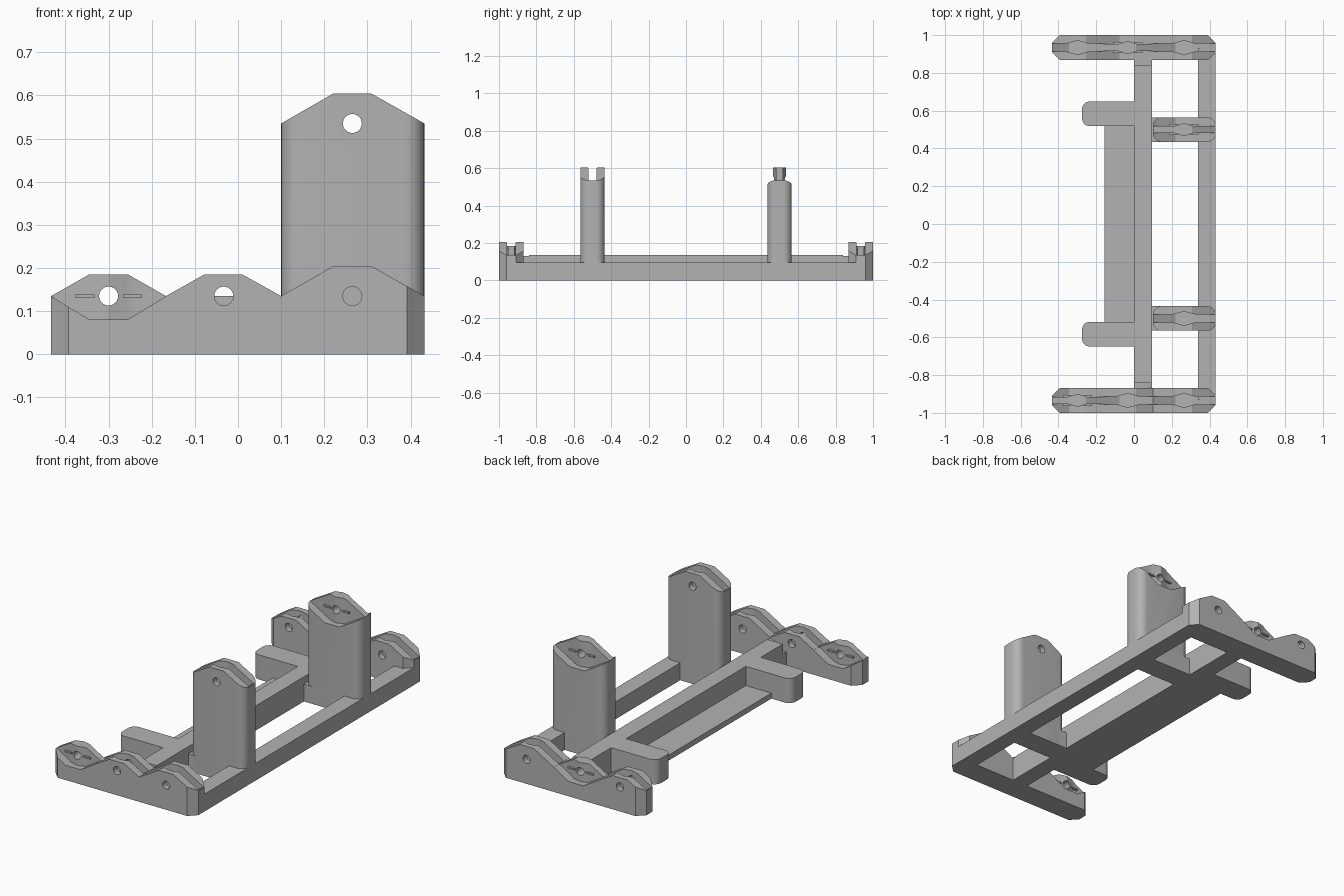
import bpy, bmesh, math
from mathutils import Vector

if "Cube" in bpy.data.objects:
    bpy.data.objects.remove(bpy.data.objects["Cube"])

grey = bpy.data.materials.new("plain_grey")
grey.diffuse_color = (0.45, 0.45, 0.45, 1)
grey.use_nodes = True
grey.node_tree.nodes["Principled BSDF"].inputs["Base Color"].default_value = grey.diffuse_color


def prism(name, pts, axis, lo, hi):
    """Extrude a polygon along z (pts are x, y) or along y (pts are x, z)."""
    def at(a, b, c):
        return (a, b, c) if axis == 'z' else (a, c, b)
    bm = bmesh.new()
    n = len(pts)
    low = [bm.verts.new(at(a, b, lo)) for a, b in pts]
    high = [bm.verts.new(at(a, b, hi)) for a, b in pts]
    bm.faces.new(low)
    bm.faces.new(high)
    for i in range(n):
        j = (i + 1) % n
        bm.faces.new((low[i], low[j], high[j], high[i]))
    bmesh.ops.recalc_face_normals(bm, faces=bm.faces)
    me = bpy.data.meshes.new(name)
    bm.to_mesh(me)
    bm.free()
    me.materials.append(grey)
    ob = bpy.data.objects.new(name, me)
    bpy.context.collection.objects.link(ob)
    return ob


def boolean(ob, other, op):
    """Apply a boolean and discard the helper."""
    m = ob.modifiers.new("cut", 'BOOLEAN')
    m.operation, m.object, m.solver = op, other, 'EXACT'
    dg = bpy.context.evaluated_depsgraph_get()
    me = bpy.data.meshes.new_from_object(ob.evaluated_get(dg))
    ob.modifiers.clear()
    ob.data = me
    bpy.data.objects.remove(other)


def plan(x0, x1, y0, y1, r, seg, corners=(1, 1, 1, 1)):
    """Rectangle with chamfered (seg 1) or rounded corners, from the lower left."""
    pts = []
    data = [(x0, y0, 1, 1, 180), (x1, y0, -1, 1, 270), (x1, y1, -1, -1, 0), (x0, y1, 1, -1, 90)]
    for (x, y, sx, sy, a0), on in zip(data, corners):
        if not on:
            pts.append((x, y))
            continue
        for i in range(seg + 1):
            a = math.radians(a0 + 90 * i / seg)
            pts.append((x + sx * r + r * math.cos(a), y + sy * r + r * math.sin(a)))
    return pts


def blade(cx, cy, w, mid, rest):
    """Plan of a thin strip that swells at the pivot."""
    half = [(-w, rest), (-0.055, rest), (0, mid), (0.055, rest), (w, rest)]
    return [(cx + x, cy - t) for x, t in half] + [(cx + x, cy + t) for x, t in reversed(half)]


def pocket(cx, cy, cz, w, h, d=0.095):
    """Pocket below the pivot line, open above."""
    f = 0.045
    pts = [(cx - w, cz), (cx - f, cz - h), (cx + f, cz - h), (cx + w, cz),
           (cx + w, cz + 0.2), (cx - w, cz + 0.2)]
    return prism("pocket", pts, 'y', cy - d, cy + d)


def hinge(ob, kind, cx, cy, cz, w, h):
    """Cut a fork slot or leave a tongue, then drill the pin hole."""
    cut = pocket(cx, cy, cz, w + 0.001, h)
    if kind == 'fork':
        strip = prism("strip", blade(cx, cy, w + 0.02, 0.037, 0.022), 'z', -1, 2)
        boolean(cut, strip, 'INTERSECT')
    else:
        strip = prism("strip", blade(cx, cy, w + 0.02, 0.034, 0.018), 'z', -1, 2)
        boolean(cut, strip, 'DIFFERENCE')
    boolean(ob, cut, 'DIFFERENCE')
    if kind == 'tongue':
        # small stop ribs either side of the pivot
        for s in (-1, 1):
            x = cx + s * 0.055
            rib = prism("rib", [(x - 0.022, cz - 0.004), (x + 0.022, cz - 0.004),
                                (x + 0.022, cz + 0.004), (x - 0.022, cz + 0.004)],
                        'y', cy - 0.03, cy + 0.03)
            boolean(ob, rib, 'UNION')
    ring = [(cx + 0.022 * math.cos(math.tau * i / 24), cz + 0.022 * math.sin(math.tau * i / 24))
            for i in range(24)]
    boolean(ob, prism("pin", ring, 'y', cy - 0.1, cy + 0.1), 'DIFFERENCE')


# End plates with three hinges each
HUBS = [(-0.30, 0.133, 0.05), (-0.033, 0.133, 0.05), (0.265, 0.165, 0.07)]
outline = [(-0.433, -0.1), (-0.433, 0.135), (-0.345, 0.185), (-0.255, 0.185), (-0.167, 0.135),
           (-0.078, 0.185), (0.01, 0.185), (0.1, 0.135), (0.222, 0.205), (0.308, 0.205),
           (0.432, 0.135), (0.432, -0.1)]
for name, s, kinds in (("front_end_plate", -1, ('tongue', 'fork', 'fork')),
                       ("back_end_plate", 1, ('fork', 'tongue', 'fork'))):
    cy = s * 0.934
    plate = prism(name, plan(-0.433, 0.432, cy - 0.066, cy + 0.066, 0.04, 1), 'z', 0, 0.3)
    boolean(plate, prism("outline", outline, 'y', cy - 0.2, cy + 0.2), 'INTERSECT')
    for (cx, w, h), kind in zip(HUBS, kinds):
        hinge(plate, kind, cx, cy, 0.135, w, h + 0.004)

# Towers with one hinge each
tower_outline = [(0.09, -0.1), (0.09, 0.529), (0.1, 0.535), (0.222, 0.605), (0.308, 0.605),
                 (0.432, 0.535), (0.44, 0.53), (0.44, -0.1)]
for name, s, kind in (("front_tower", -1, 'fork'), ("back_tower", 1, 'tongue')):
    cy = s * 0.5
    tower = prism(name, plan(0.1, 0.432, cy - 0.065, cy + 0.065, 0.045, 8), 'z', 0, 0.7)
    boolean(tower, prism("outline", tower_outline, 'y', cy - 0.2, cy + 0.2), 'INTERSECT')
    hinge(tower, kind, 0.265, cy, 0.535, 0.165, 0.07)
    # square foot joining the tower to both rails
    prism(name + "_foot", plan(0.08, 0.36, cy - 0.065, cy + 0.065, 0, 1, (0, 0, 0, 0)), 'z', 0, 0.095)
    # rounded side tab
    prism(name + "_tab", plan(-0.275, 0.03, s * 0.583 - 0.065, s * 0.583 + 0.065, 0.04, 8,
                              (1, 0, 0, 1)), 'z', 0, 0.135)

# Long rails and floor panel
box = (0, 0, 0, 0)
prism("outer_rail", plan(0.34, 0.432, -0.93, 0.93, 0, 1, box), 'z', 0, 0.095)
rail = prism("centre_rail", plan(0, 0.095, -0.875, 0.875, 0, 1, box), 'z', 0, 0.135)
for s in (-1, 1):
    boolean(rail, pocket(-0.033, s * 0.934, 0.135, 0.134, 0.054), 'DIFFERENCE')
prism("floor_panel", plan(-0.155, 0.01, -0.53, 0.53, 0, 1, box), 'z', 0, 0.03)

# Smooth rounded corners and keep hard edges
for ob in bpy.context.scene.objects:
    ob.select_set(True)
    bpy.context.view_layer.objects.active = ob
bpy.ops.object.shade_smooth_by_angle(angle=math.radians(25))
